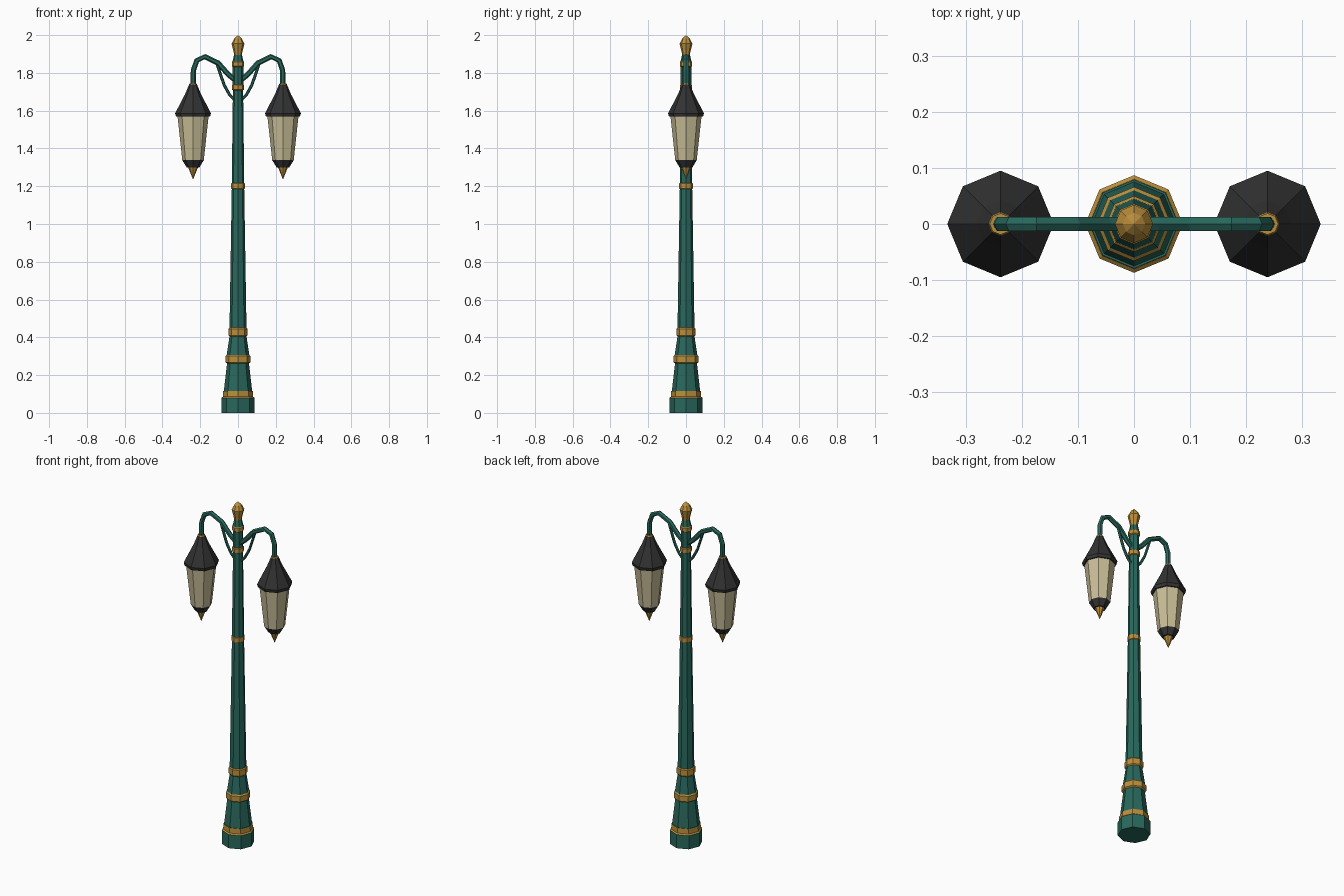
import bpy, bmesh, math
from mathutils import Vector

if "Cube" in bpy.data.objects:
    bpy.data.objects.remove(bpy.data.objects["Cube"])


def material(name, rgb):
    m = bpy.data.materials.new(name)
    m.diffuse_color = (*rgb, 1)
    m.use_nodes = True
    m.node_tree.nodes["Principled BSDF"].inputs["Base Color"].default_value = m.diffuse_color
    return m


GREEN = material("dark green paint", (0.022, 0.138, 0.108))
GOLD = material("aged gold", (0.50, 0.275, 0.045))
BLACK = material("black metal", (0.032, 0.032, 0.033))
GLASS = material("cream glass", (0.58, 0.51, 0.31))


def finish(name, bm, mats):
    bmesh.ops.recalc_face_normals(bm, faces=bm.faces)
    me = bpy.data.meshes.new(name)
    bm.to_mesh(me)
    bm.free()
    for m in mats:
        me.materials.append(m)
    ob = bpy.data.objects.new(name, me)
    bpy.context.collection.objects.link(ob)


def lathe(name, profile, mats, x=0.0, sides=8):
    """Spin (radius, height, material of the band above) around a vertical axis."""
    bm = bmesh.new()
    rings = []
    for r, z, _ in profile:
        if r == 0:
            rings.append([bm.verts.new((x, 0, z))] * sides)
        else:
            rings.append([bm.verts.new((x + r * math.cos(math.tau * i / sides),
                                        r * math.sin(math.tau * i / sides), z))
                          for i in range(sides)])
    for k in range(len(profile) - 1):
        for i in range(sides):
            j = (i + 1) % sides
            loop = [rings[k][i], rings[k][j], rings[k + 1][j], rings[k + 1][i]]
            face = bm.faces.new(list(dict.fromkeys(loop)))
            face.material_index = profile[k][2]
    for ring, m in ((rings[0], profile[0][2]), (rings[-1], profile[-1][2])):
        if ring[0] is not ring[1]:
            bm.faces.new(ring).material_index = m
    finish(name, bm, mats)


def tube(name, path, radius, mat, sides=6):
    """Sweep a polygon along a path lying in the xz plane."""
    bm = bmesh.new()
    pts = [Vector((px, 0, pz)) for px, pz in path]
    side = Vector((0, 1, 0))
    rings = []
    for k, p in enumerate(pts):
        t = (pts[min(k + 1, len(pts) - 1)] - pts[max(k - 1, 0)]).normalized()
        up = side.cross(t)
        rings.append([bm.verts.new(p + radius * (up * math.cos(math.tau * i / sides)
                                                 + side * math.sin(math.tau * i / sides)))
                      for i in range(sides)])
    for a, b in zip(rings, rings[1:]):
        for i in range(sides):
            j = (i + 1) % sides
            bm.faces.new((a[i], a[j], b[j], b[i]))
    bm.faces.new(rings[0])
    bm.faces.new(rings[-1])
    finish(name, bm, [mat])


# Post: base, flared foot, tapering shaft and gold bands (0 green, 1 gold)
lathe("post", [
    (0.087, 0.0, 0), (0.087, 0.08, 1), (0.080, 0.086, 1), (0.079, 0.116, 0),
    (0.075, 0.116, 0), (0.058, 0.262, 1), (0.066, 0.268, 1), (0.066, 0.300, 1),
    (0.060, 0.306, 0), (0.045, 0.405, 1), (0.050, 0.411, 1), (0.050, 0.445, 1),
    (0.045, 0.451, 0), (0.033, 1.186, 1), (0.036, 1.188, 1), (0.036, 1.214, 1),
    (0.033, 1.216, 0), (0.027, 1.708, 1), (0.032, 1.711, 1), (0.032, 1.735, 1),
    (0.028, 1.738, 0), (0.028, 1.832, 1), (0.033, 1.836, 1), (0.033, 1.857, 1),
    (0.029, 1.861, 0), (0.021, 1.895, 0)], [GREEN, GOLD])

# Finial on top of the post
lathe("finial", [(0.020, 1.893, 0), (0.024, 1.915, 0), (0.034, 1.955, 0),
                 (0.020, 1.982, 0), (0.0, 2.0, 0)], [GOLD])

ARM = [(0.0, 1.75), (0.05, 1.79), (0.105, 1.852), (0.175, 1.886),
       (0.218, 1.866), (0.236, 1.815), (0.238, 1.73)]
BRACE = [(0.012, 1.65), (0.045, 1.685), (0.073, 1.735), (0.092, 1.79), (0.112, 1.85)]

for s, label in ((-1, "left"), (1, "right")):
    x = s * 0.238
    # Curved arm and its thin brace
    tube(label + "_arm", [(s * a, b) for a, b in ARM], 0.014, GREEN)
    tube(label + "_brace", [(s * a, b) for a, b in BRACE], 0.008, GREEN)
    # Lantern: gold tip, black cup, glass, black roof, gold collar
    lathe(label + "_lantern", [
        (0.0, 1.235, 0), (0.026, 1.300, 1), (0.034, 1.300, 1), (0.057, 1.338, 2),
        (0.082, 1.568, 1), (0.090, 1.568, 1), (0.095, 1.586, 1), (0.043, 1.686, 1),
        (0.021, 1.738, 0), (0.019, 1.744, 0)], [GOLD, BLACK, GLASS], x)
